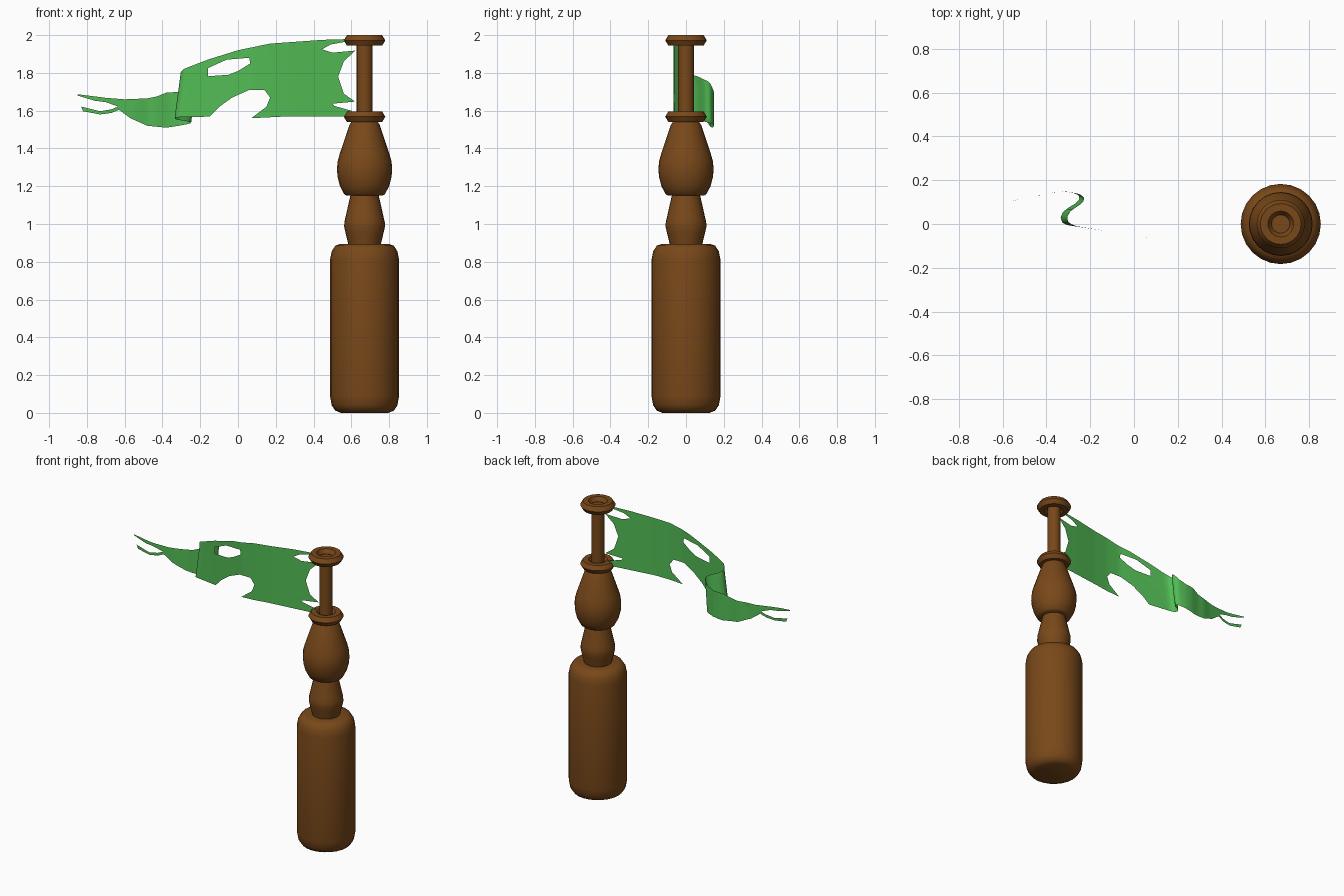
import bpy, bmesh, math
from mathutils import Vector
from mathutils.geometry import delaunay_2d_cdt

if "Cube" in bpy.data.objects:
    bpy.data.objects.remove(bpy.data.objects["Cube"])

POLE_X = 0.67


def material(name, color):
    m = bpy.data.materials.new(name)
    m.diffuse_color = (*color, 1)
    m.use_nodes = True
    m.node_tree.nodes["Principled BSDF"].inputs["Base Color"].default_value = m.diffuse_color
    return m


WOOD = material("brown_wood", (0.19, 0.065, 0.01))
CLOTH = material("green_cloth", (0.085, 0.5, 0.09))


def finish(name, bm, mat, angle):
    me = bpy.data.meshes.new(name)
    bm.to_mesh(me)
    bm.free()
    me.materials.append(mat)
    ob = bpy.data.objects.new(name, me)
    bpy.context.collection.objects.link(ob)
    bpy.ops.object.select_all(action='DESELECT')
    ob.select_set(True)
    bpy.context.view_layer.objects.active = ob
    bpy.ops.object.shade_smooth_by_angle(angle=math.radians(angle))
    return ob


def lathe(name, profile, steps=24, closed=False):
    """Spin (radius, height) points around the pole axis."""
    bm = bmesh.new()
    vs = [bm.verts.new((POLE_X + r, 0, z)) for r, z in profile]
    pairs = list(zip(vs, vs[1:])) + ([(vs[-1], vs[0])] if closed else [])
    es = [bm.edges.new(p) for p in pairs]
    bmesh.ops.spin(bm, geom=vs + es, cent=(POLE_X, 0, 0), axis=(0, 0, 1),
                   angle=2 * math.pi, steps=steps)
    bmesh.ops.remove_doubles(bm, verts=bm.verts, dist=1e-4)
    bmesh.ops.recalc_face_normals(bm, faces=bm.faces)
    return finish(name, bm, WOOD, 50)


# Turned wooden post
lathe("post_base", [(0, 0), (.125, 0), (.155, .012), (.174, .04), (.183, .09),
                    (.183, .81), (.174, .855), (.155, .885), (.125, .895), (0, .895)])
lathe("lower_bulb", [(0, .88), (.083, .88), (.1, .95), (.108, .985), (.107, 1.01),
                     (.1, 1.04), (.073, 1.16), (0, 1.16)])
lathe("upper_bulb", [(0, 1.15), (.095, 1.15), (.108, 1.158), (.13, 1.2), (.143, 1.25),
                     (.146, 1.29), (.143, 1.33), (.132, 1.37), (.08, 1.525),
                     (.07, 1.54), (0, 1.54)])
lathe("pole", [(0, 1.53), (.042, 1.53), (.042, 1.97), (0, 1.97)], 16)

# Hexagonal-section collars
for name, z in (("lower_collar", 1.568), ("top_collar", 1.972)):
    lathe(name, [(.076 + .034 * math.cos(k * math.pi / 3),
                  z + .0323 * math.sin(k * math.pi / 3)) for k in range(6)], closed=True)

# Course of the cloth seen from above: (distance, x, y, lean of lower edge)
PATH = [(-.63, .63, -.008, 0), (-.45, .45, -.032, 0), (-.28, .28, -.055, 0),
        (-.17, .17, -.065, 0), (-.07, .07, -.065, 0), (0, 0, -.052, 0),
        (.14, -.14, -.03, 0), (.25, -.25, -.012, .01), (.28, -.28, -.005, .025),
        (.30, -.297, .005, .03), (.32, -.306, .025, .03), (.34, -.3, .048, .03),
        (.36, -.28, .068, .03), (.38, -.25, .084, .03), (.40, -.23, .1, .025),
        (.42, -.225, .118, .02), (.44, -.237, .133, .015), (.46, -.26, .14, .01),
        (.51, -.31, .148, 0), (.56, -.36, .146, 0), (.63, -.43, .129, 0),
        (.68, -.48, .125, 0), (.74, -.54, .108, 0), (.9, -.7, .082, 0),
        (.96, -.76, .08, 0), (1.06, -.86, .086, 0)]

# Ragged outline and tear in the flattened cloth: (distance, height)
OUTLINE = [(-.62, 1.98), (-.45, 1.975), (-.17, 1.955), (0, 1.92), (.16, 1.87), (.29, 1.82),
           (.33, 1.79), (.37, 1.775), (.42, 1.755), (.46, 1.72), (.51, 1.7), (.58, 1.695),
           (.63, 1.675), (.68, 1.665), (.8, 1.66), (.9, 1.668), (1.05, 1.687),
           (1.05, 1.68), (.96, 1.653), (.9, 1.645), (.835, 1.622), (.87, 1.607),
           (.93, 1.597), (1.03, 1.622), (1.02, 1.597), (.93, 1.58), (.87, 1.588),
           (.83, 1.605), (.77, 1.56), (.68, 1.52), (.58, 1.51), (.46, 1.528), (.37, 1.548),
           (.28, 1.567), (.15, 1.568), (.1, 1.62), (.03, 1.67), (-.06, 1.71), (-.14, 1.71),
           (-.17, 1.67), (-.15, 1.62), (-.07, 1.56), (-.27, 1.57), (-.6, 1.568),
           (-.6, 1.6), (-.51, 1.625), (-.5, 1.637), (-.62, 1.648), (-.56, 1.69),
           (-.53, 1.78), (-.56, 1.86), (-.62, 1.918), (-.5, 1.907), (-.445, 1.925),
           (-.49, 1.95), (-.57, 1.965)]
TEAR = [(.16, 1.825), (.06, 1.87), (-.06, 1.88), (-.065, 1.85), (0, 1.81),
        (.05, 1.79), (.16, 1.782)]


def subdivide(loop, step=.025):
    out = []
    for a, b in zip(loop, loop[1:] + loop[:1]):
        a, b = Vector(a), Vector(b)
        n = max(1, math.ceil((b - a).length / step))
        out += [a.lerp(b, k / n) for k in range(n)]
    return out


def inside(p, loop):
    hit = False
    for (x1, y1), (x2, y2) in zip(loop, loop[1:] + loop[:1]):
        if (y1 > p.y) != (y2 > p.y) and p.x < x1 + (p.y - y1) * (x2 - x1) / (y2 - y1):
            hit = not hit
    return hit


def bend(p):
    for a, b in zip(PATH, PATH[1:]):
        if p.x <= b[0]:
            break
    t = (p.x - a[0]) / (b[0] - a[0])
    x, y, lean = (a[i] + t * (b[i] - a[i]) for i in (1, 2, 3))
    return (x - lean * max(0, (1.78 - p.y) / .22), y, p.y)


# Tattered flag: triangulate flat, drop the outside and the tear, then bend
pts, edges = [], []
for loop in (OUTLINE, TEAR):
    ring = subdivide(loop)
    base = len(pts)
    pts += ring
    edges += [(base + i, base + (i + 1) % len(ring)) for i in range(len(ring))]
pts += [Vector((-.62 + .02 * i, 1.5 + .04 * j)) for i in range(84) for j in range(13)]
verts, _, faces, *_ = delaunay_2d_cdt(pts, edges, [], 0, 1e-5)
bm = bmesh.new()
bvs = [bm.verts.new(bend(v)) for v in verts]
for f in faces:
    c = sum((verts[i] for i in f), Vector((0, 0))) / len(f)
    if inside(c, OUTLINE) and not inside(c, TEAR):
        bm.faces.new([bvs[i] for i in f])
bmesh.ops.delete(bm, geom=[v for v in bm.verts if not v.link_faces], context='VERTS')
bmesh.ops.recalc_face_normals(bm, faces=bm.faces)
finish("tattered_flag", bm, CLOTH, 60)
